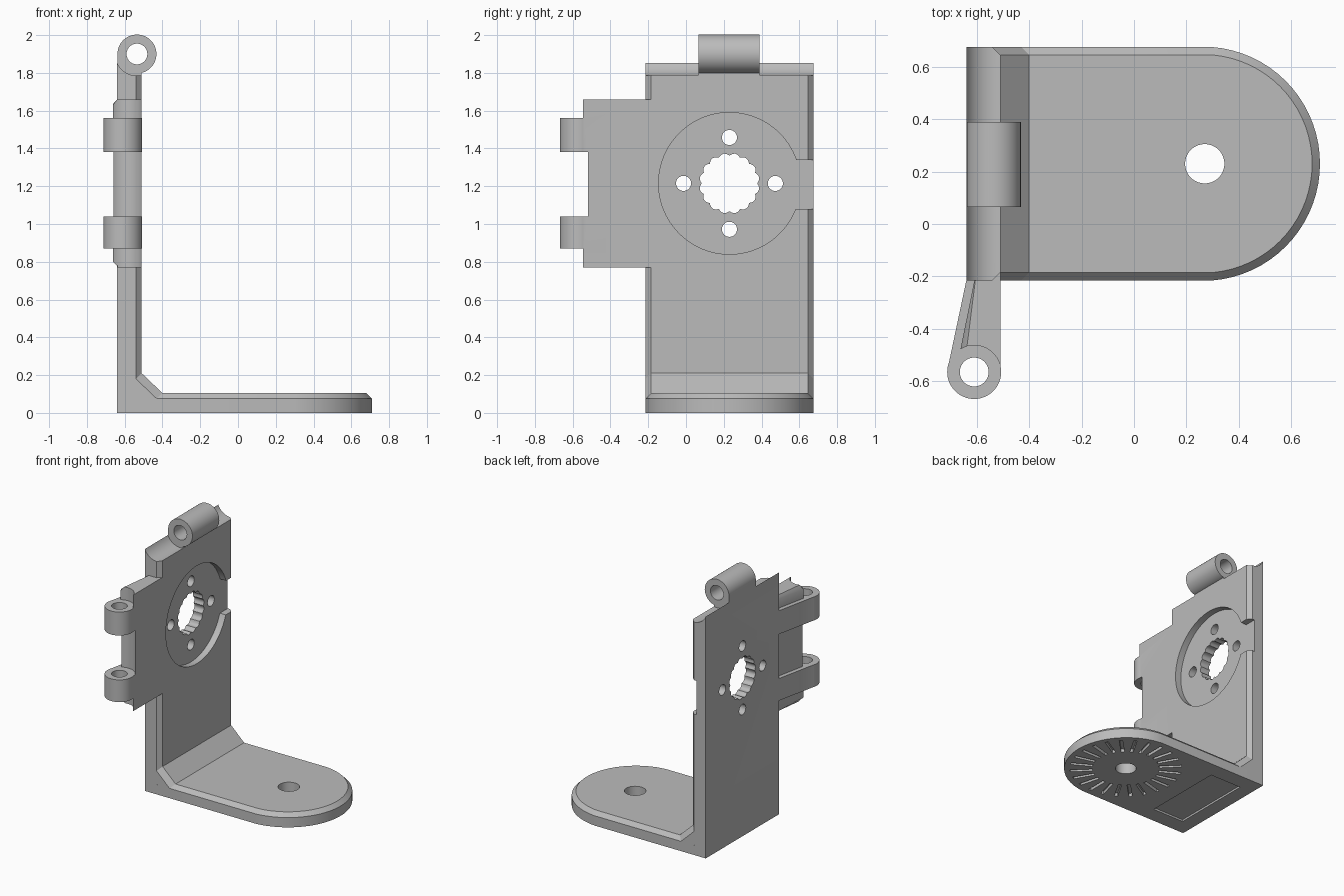
import bpy, bmesh
from math import sin, cos, pi, radians

old = bpy.data.objects.get("Cube")
if old:
    bpy.data.objects.remove(old, do_unlink=True)

grey = bpy.data.materials.new("plain grey")
grey.use_nodes = True
GREY = (0.5, 0.5, 0.5, 1)
grey.diffuse_color = GREY
grey.node_tree.nodes["Principled BSDF"].inputs["Base Color"].default_value = GREY

# axis name -> how an outline (u, v) at level w becomes a point
PLACE = {"x": lambda u, v, w: (w, u, v),
         "y": lambda u, v, w: (u, w, v),
         "z": lambda u, v, w: (u, v, w)}


def circle(u, v, r, n=64):
    return [(u + r * cos(2 * pi * i / n), v + r * sin(2 * pi * i / n)) for i in range(n)]


def rect(u0, u1, v0, v1):
    return [(u0, v0), (u1, v0), (u1, v1), (u0, v1)]


def prism(axis, a, b, outline):
    return axis, [(a, outline), (b, outline)]


def make(name, *solids):
    """Build one mesh object from closed lofts through stacked outlines."""
    bm = bmesh.new()
    for axis, layers in solids:
        rings = [[bm.verts.new(PLACE[axis](u, v, w)) for u, v in pts] for w, pts in layers]
        bm.faces.new(rings[0][::-1])
        bm.faces.new(rings[-1])
        for lo, hi in zip(rings, rings[1:]):
            for i in range(len(lo)):
                j = (i + 1) % len(lo)
                bm.faces.new((lo[i], lo[j], hi[j], hi[i]))
    bmesh.ops.recalc_face_normals(bm, faces=bm.faces)
    mesh = bpy.data.meshes.new(name)
    bm.to_mesh(mesh)
    bm.free()
    mesh.materials.append(grey)
    obj = bpy.data.objects.new(name, mesh)
    bpy.context.collection.objects.link(obj)
    return obj


def combine(target, other, operation):
    mod = target.modifiers.new("join", "BOOLEAN")
    mod.operation, mod.object, mod.solver = operation, other, "EXACT"
    bpy.context.view_layer.objects.active = target
    bpy.ops.object.modifier_apply(modifier=mod.name)
    bpy.data.objects.remove(other, do_unlink=True)


def add(target, *solids):
    combine(target, make("addition", *solids), "UNION")


def cut(target, *solids):
    combine(target, make("cutter", *solids), "DIFFERENCE")


MID, HALF, CH = 0.23, 0.445, 0.03      # centre line, half width, chamfer
BACK, FRONT = -0.64, -0.51             # wall faces
HOLE = (0.27, MID)                     # base pivot
DISC = (MID, 1.215)                    # motor seat centre
TOP = (-0.535, 1.9)                    # top hinge axis
SIDE = (-0.61, -0.565)                 # side hinge axis
BARREL, BORE = 0.103, 0.055


# Base plate with rounded end and chamfered rim
def base_outline(inset):
    r, h = 0.447 - inset, HALF - inset
    arc = [(0.263 + r * cos(radians(a)), MID + r * sin(radians(a))) for a in range(-85, 86, 5)]
    return [(BACK, MID - h)] + arc + [(BACK, MID + h)]


bracket = make("bracket", ("z", [(0, base_outline(0)), (0.075, base_outline(0)),
                                 (0.105, base_outline(CH))]))

# Upright wall, chamfered on its front side edges, hollowed along the top
wide = rect(MID - HALF, MID + HALF, 0, 1.88)
slim = rect(MID - HALF + CH, MID + HALF - CH, 0, 1.88)
wall = make("wall", ("x", [(BACK, wide), (FRONT - CH, wide), (FRONT, slim)]))
cut(wall, prism("y", -1, 1, circle(*TOP, 0.115)))
combine(bracket, wall, "UNION")

# Sloped corner web
web = [(-0.62, 0.02), (-0.4, 0.02), (-0.4, 0.105), (FRONT, 0.21), (-0.62, 0.21)]
web_end = [(-0.62, 0.02), (-0.43, 0.02), (-0.43, 0.075), (FRONT - CH, 0.18), (-0.62, 0.18)]
add(bracket, ("y", [(MID - HALF, web_end), (MID - HALF + CH, web),
                    (MID + HALF - CH, web), (MID + HALF, web_end)]))


# Side flange with hollow edge around the side hinge
def flange_outline(inset):
    return [(FRONT, -0.17), (FRONT, -0.565), (-0.68 + inset, -0.565), (-0.6, -0.17)]


flange = make("flange", ("z", [(0.77, flange_outline(CH)), (0.8, flange_outline(0)),
                               (1.63, flange_outline(0)), (1.66, flange_outline(CH))]))
cut(flange, prism("z", 0.7, 1.7, circle(*SIDE, 0.102)))
cut(flange, prism("z", 1.04, 1.38, circle(*SIDE, 0.11)))
combine(bracket, flange, "UNION")

# Two side hinge knuckles on full-thickness arms
arm = [(FRONT, -0.19), (FRONT, -0.565), (-0.712, -0.555), (BACK, -0.215), (-0.63, -0.19)]
for low, high in ((0.87, 1.04), (1.38, 1.56)):
    add(bracket, prism("z", low, high, arm))
    add(bracket, prism("z", low, high, circle(*SIDE, BARREL)))
cut(bracket, prism("z", 0.7, 1.7, circle(*SIDE, BORE)))

# Top hinge knuckle
neck = [(BACK + 0.002, 1.7), (FRONT - 0.001, 1.7), (FRONT - 0.001, 1.8), TOP,
        (BACK + 0.002, 1.9)]
add(bracket, prism("y", 0.065, 0.39, neck))
add(bracket, prism("y", 0.065, 0.39, circle(*TOP, BARREL)))
cut(bracket, prism("y", 0, 0.5, circle(*TOP, BORE)))

# Round seat with a side channel, scalloped opening and four screw holes
cut(bracket, prism("x", -0.56, -0.45, circle(*DISC, 0.375, 96)))
cut(bracket, prism("x", -0.56, -0.45, rect(0.5, 0.8, 1.08, 1.34)))
scallop = []
for i in range(96):
    a = 2 * pi * i / 96
    r = 0.147 + 0.013 * abs(sin(8 * a))
    scallop.append((DISC[0] + r * cos(a), DISC[1] + r * sin(a)))
screws = [prism("x", -0.8, -0.4, circle(DISC[0] + 0.243 * cos(k * pi / 2),
                                        DISC[1] + 0.243 * sin(k * pi / 2), 0.04, 32))
          for k in range(4)]
cut(bracket, prism("x", -0.8, -0.4, scallop), *screws)

# Base pivot hole, radial grooves and shallow pocket underneath
grooves = []
for k in range(24):
    c, s = cos(k * pi / 12), sin(k * pi / 12)
    grooves.append(prism("z", -0.05, 0.025, [(HOLE[0] + u * c - v * s, HOLE[1] + u * s + v * c)
                                             for u, v in rect(0.24, 0.4, -0.012, 0.012)]))
cut(bracket, prism("z", -0.1, 0.2, circle(*HOLE, 0.075)),
    prism("z", -0.05, 0.015, rect(-0.53, -0.26, -0.09, 0.55)), *grooves)

# One material, smooth rounds with sharp edges
bracket.data.materials.clear()
bracket.data.materials.append(grey)
for poly in bracket.data.polygons:
    poly.material_index = 0
bpy.ops.object.select_all(action="DESELECT")
bracket.select_set(True)
bpy.context.view_layer.objects.active = bracket
bpy.ops.object.shade_smooth_by_angle(angle=radians(25))
